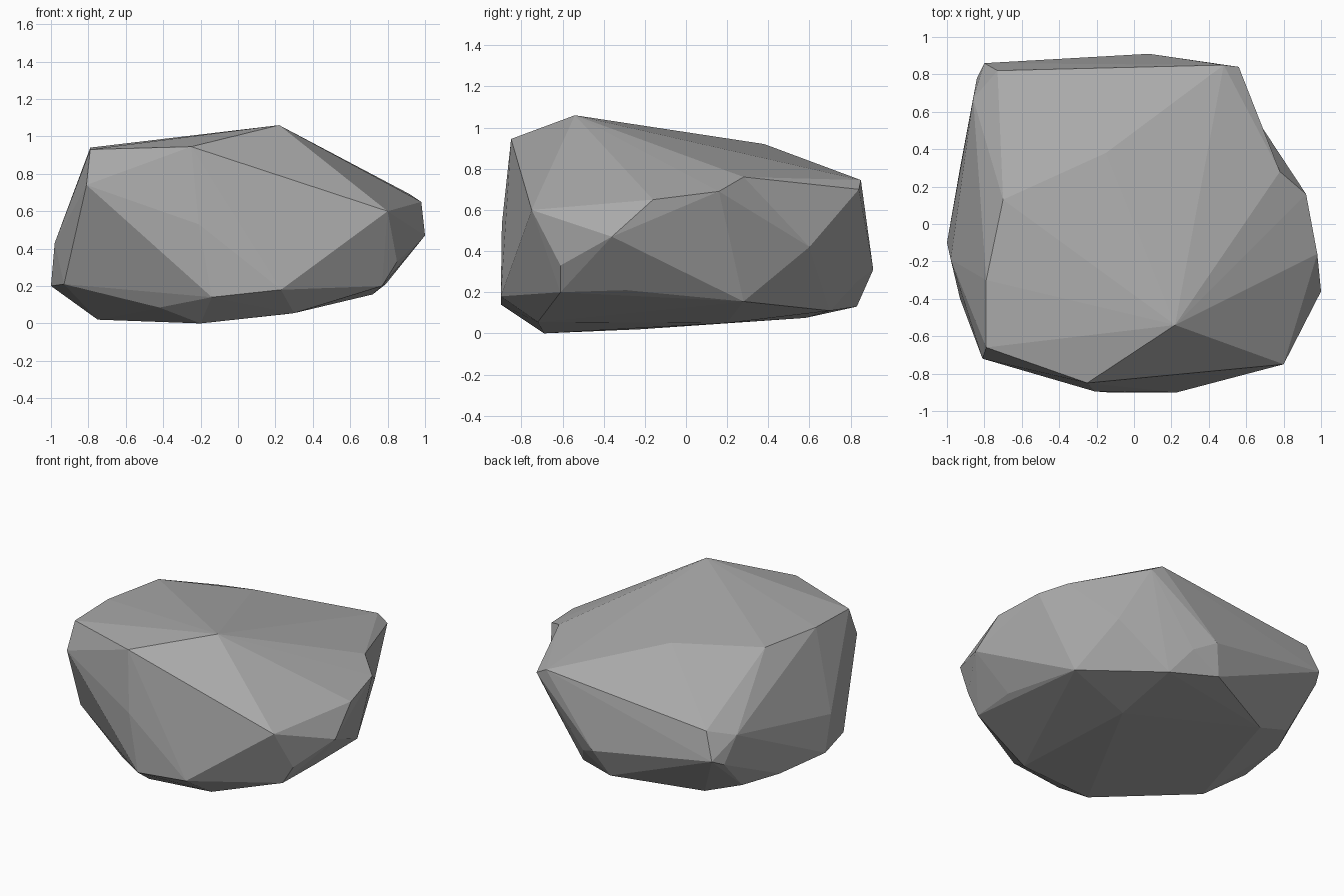
import bpy
import bmesh
from mathutils import Vector

default_cube = bpy.data.objects.get("Cube")
if default_cube:
    bpy.data.objects.remove(default_cube, do_unlink=True)


def make_material(name, colour):
    material = bpy.data.materials.new(name)
    material.use_nodes = True
    material.diffuse_color = colour
    material.node_tree.nodes["Principled BSDF"].inputs["Base Color"].default_value = colour
    return material


# Corner points of the boulder in hundredths of a unit, grouped by height
crown = [(22, -54, 106), (-25, -85, 94.5), (-79, -66, 93), (-79, -30, 94),
         (-70, 13, 94), (-15, 38, 92)]
shoulder = [(78, 28, 76), (92, 16, 69), (98, -16, 65), (80, -75, 60),
            (48, 85, 74.5), (56, 84, 70), (-73, 82, 63), (-86, 67, 58),
            (-81, -72, 74), (-21, -89.5, 53)]
waist = [(100, -36, 47), (63, 60, 42), (85, -61, 33), (8, 91, 31),
         (21, 83, 25), (-80, 86, 45), (-84, 78, 41), (-98, -19, 43)]
skirt = [(23, -90, 18), (-14, -90, 14), (-93, -40, 21), (-100, -10, 20),
         (-93, 30, 19), (-81, 54, 17), (79, -29, 21), (77, -61, 20),
         (72, 28, 15.5), (45, 54, 17), (30, 70, 11), (0, 83, 13)]
underside = [(-42, -67, 8.5), (-20, -69, 0), (30, -72, 5.5), (-75, -22, 2),
             (26, 20, 5), (-55, 58, 7.5)]

# Wrap the corners in a faceted skin
bm = bmesh.new()
for level in (crown, shoulder, waist, skirt, underside):
    for corner in level:
        bm.verts.new(Vector(corner) / 100)
hull = bmesh.ops.convex_hull(bm, input=bm.verts)
loose = {item for item in hull["geom_interior"] + hull["geom_unused"]
         if isinstance(item, bmesh.types.BMVert)}
bmesh.ops.delete(bm, geom=list(loose), context="VERTS")


def nearest(corner):
    target = Vector(corner) / 100
    return min(bm.verts, key=lambda vert: (vert.co - target).length)


# Fold a shallow notch into the rear left shoulder
ridge = bm.edges.get((nearest(shoulder[1]), nearest(shoulder[5])))
if ridge and len(ridge.link_faces) == 2:
    bmesh.ops.rotate_edges(bm, edges=[ridge], use_ccw=False)
bmesh.ops.recalc_face_normals(bm, faces=bm.faces)

# Flat shaded stone body
mesh = bpy.data.meshes.new("boulder")
bm.to_mesh(mesh)
bm.free()
mesh.materials.append(make_material("stone grey", (0.4, 0.4, 0.4, 1)))
boulder = bpy.data.objects.new("boulder", mesh)
bpy.context.collection.objects.link(boulder)
